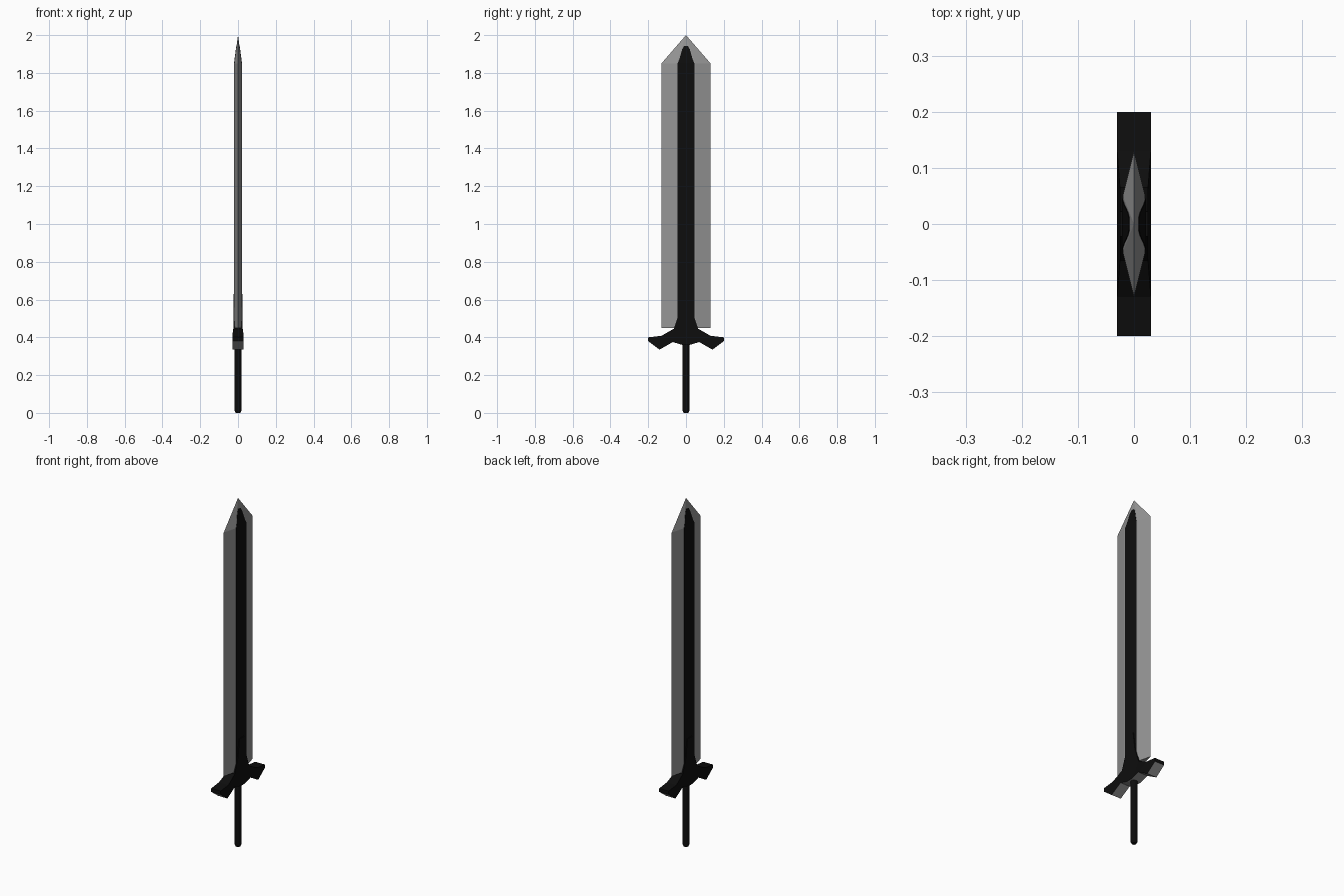
import bpy, bmesh, math

if "Cube" in bpy.data.objects:
    bpy.data.objects.remove(bpy.data.objects["Cube"])


def material(name, v):
    m = bpy.data.materials.new(name)
    m.diffuse_color = (v, v, v, 1)
    m.use_nodes = True
    m.node_tree.nodes["Principled BSDF"].inputs["Base Color"].default_value = m.diffuse_color
    return m


STEEL = material("steel grey", 0.3)
BLACK = material("black", 0.004)


def finish(name, bm, mats):
    bmesh.ops.recalc_face_normals(bm, faces=bm.faces[:])
    me = bpy.data.meshes.new(name)
    bm.to_mesh(me)
    bm.free()
    for m in mats:
        me.materials.append(m)
    ob = bpy.data.objects.new(name, me)
    bpy.context.collection.objects.link(ob)
    return ob


def loft(name, rings, mats):
    """Skin a stack of rings with equal point counts; single-point rings become apexes."""
    bm = bmesh.new()
    vs = [[bm.verts.new(p) for p in r] for r in rings]
    for a, b in zip(vs, vs[1:]):
        n = len(a)
        for i in range(n):
            j = (i + 1) % n
            if len(b) == 1:
                bm.faces.new((a[i], a[j], b[0]))
            else:
                bm.faces.new((a[i], a[j], b[j], b[i]))
    for r in (vs[0], vs[-1]):
        if len(r) > 2:
            bm.faces.new(r)
    return finish(name, bm, mats)


# blade: flattened hexagon running to a point
def hexagon(z):
    return [(0, -.13, z), (.02, -.05, z), (.02, .05, z),
            (0, .13, z), (-.02, .05, z), (-.02, -.05, z)]


loft("blade", [hexagon(.45), hexagon(1.85), [(0, 0, 2.0)]], [STEEL])


# dark core strip, barely proud of the blade faces
def rect(z, hy, hx):
    return [(hx, -hy, z), (hx, hy, z), (-hx, hy, z), (-hx, -hy, z)]


loft("blade_core", [rect(*r) for r in (
    (.42, .045, .021), (1.85, .045, .021), (1.87, .036, .0186),
    (1.925, .02, .0113), (1.942, .01, .009))], [BLACK])

# guard: mirrored outline extruded across x, thinner towards the neck
half = [(.02, .36), (.07, .375), (.14, .335), (.2, .38), (.2, .40),
        (.13, .408), (.065, .445), (.036, .53), (.022, .63)]
outline = half + [(-y, z) for y, z in reversed(half)]
bm = bmesh.new()
sides = []
for s in (1, -1):
    sides.append([bm.verts.new((s * (.03 if z < .42 else .025), y, z)) for y, z in outline])
    f = bm.faces.new(sides[-1])
n = len(outline)
for i in range(n):
    j = (i + 1) % n
    bm.faces.new((sides[0][i], sides[0][j], sides[1][j], sides[1][i]))
bmesh.ops.recalc_face_normals(bm, faces=bm.faces[:])
bmesh.ops.triangulate(bm, faces=[f for f in bm.faces if len(f.verts) > 4])
for f in bm.faces:          # underside is steel
    f.material_index = 1 if f.normal.z < -.4 else 0
finish("guard", bm, [BLACK, STEEL])


# grip: slim rod with a chamfered end
def circle(z, r, n=12):
    return [(r * math.cos(2 * math.pi * (i + .5) / n),
             r * math.sin(2 * math.pi * (i + .5) / n), z) for i in range(n)]


loft("grip", [circle(0, .012), circle(.012, .0185), circle(.38, .0185)], [BLACK])
